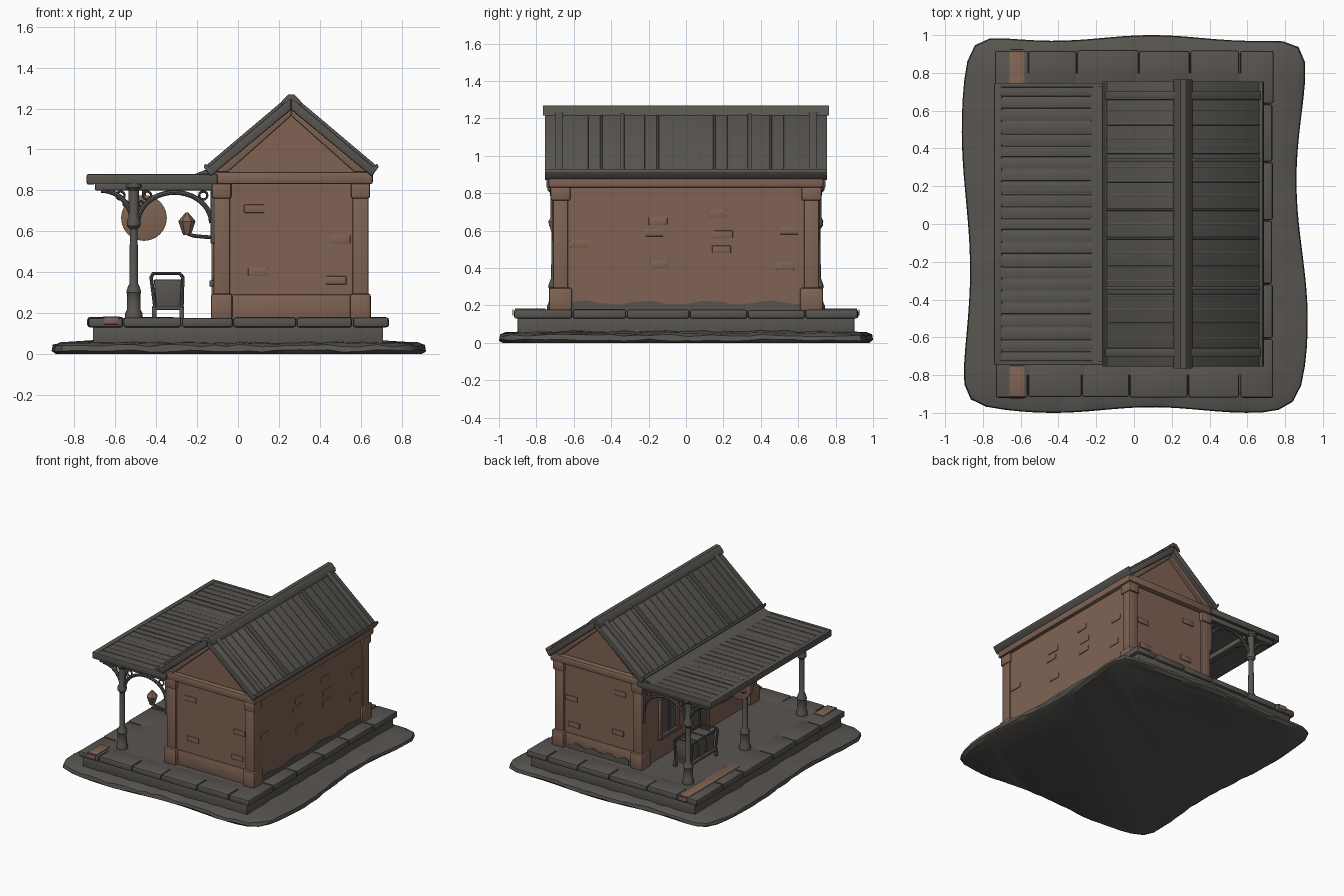
import bpy, bmesh, math, random
from mathutils import Vector

if "Cube" in bpy.data.objects:
    bpy.data.objects.remove(bpy.data.objects["Cube"])
random.seed(4)

def mat(name, c):
    m = bpy.data.materials.new(name)
    m.diffuse_color = (*c, 1)
    m.use_nodes = True
    m.node_tree.nodes["Principled BSDF"].inputs["Base Color"].default_value = m.diffuse_color
    return m
GREY = mat("slate_grey", (0.098, 0.091, 0.081))
BRICK = mat("brick_brown", (0.215, 0.125, 0.088))

def finish(name, bm, m, bevel=0):
    bmesh.ops.recalc_face_normals(bm, faces=bm.faces)
    me = bpy.data.meshes.new(name)
    bm.to_mesh(me); bm.free()
    o = bpy.data.objects.new(name, me)
    bpy.context.collection.objects.link(o)
    me.materials.append(m)
    if bevel:
        b = o.modifiers.new("bevel", 'BEVEL')
        b.width = bevel; b.segments = 2; b.limit_method = 'ANGLE'
    return o

def box(name, x0, x1, y0, y1, z0, z1, m, bevel=0.006):
    bm = bmesh.new()
    bmesh.ops.create_cube(bm, size=1)
    for v in bm.verts:
        v.co = Vector(((x0+x1)/2 + v.co.x*(x1-x0), (y0+y1)/2 + v.co.y*(y1-y0), (z0+z1)/2 + v.co.z*(z1-z0)))
    return finish(name, bm, m, bevel)

def prism(name, pts, y0, y1, m, bevel=0):
    """Extrude an xz outline along y."""
    bm = bmesh.new()
    f = bm.faces.new([bm.verts.new((x, y0, z)) for x, z in pts])
    r = bmesh.ops.extrude_face_region(bm, geom=[f])
    for v in r['geom']:
        if isinstance(v, bmesh.types.BMVert):
            v.co.y = y1
    return finish(name, bm, m, bevel)

def lathe(name, prof, x, y, m, n=16):
    bm = bmesh.new()
    rings = [[bm.verts.new((x+r*math.cos(2*math.pi*i/n), y+r*math.sin(2*math.pi*i/n), z)) for i in range(n)] for r, z in prof]
    for a, b in zip(rings, rings[1:]):
        for i in range(n):
            bm.faces.new((a[i], a[(i+1) % n], b[(i+1) % n], b[i]))
    bm.faces.new(rings[0]); bm.faces.new(rings[-1])
    return finish(name, bm, m)

def tube(name, pts, r, m, closed=False):
    cu = bpy.data.curves.new(name, 'CURVE')
    cu.dimensions = '3D'; cu.bevel_depth = r; cu.bevel_resolution = 2; cu.use_fill_caps = True
    s = cu.splines.new('POLY')
    s.points.add(len(pts)-1)
    for p, q in zip(s.points, pts):
        p.co = (*q, 1)
    s.use_cyclic_u = closed
    cu.materials.append(m)
    o = bpy.data.objects.new(name, cu)
    bpy.context.collection.objects.link(o)
    return o

# uneven ground slab with wavy outline
bm = bmesh.new()
N = 96
rings = []
for inset, z in ((0.02, 0), (0, 0.015), (0.005, 0.04), (0.035, 0.052), (0.19, 0.062)):
    ring = []
    for i in range(N):
        a = 2*math.pi*i/N
        c, s = math.cos(a), math.sin(a)
        k = (abs(c)**14 + abs(s)**14)**(-1/14)
        x, y = c*k*(0.89-inset), s*k*(0.985-inset)
        w = 1 if inset < 0.1 else 0.3
        x += w*(abs(c*k) > 0.8)*(0.022*math.sin(y*4.2+2.6) if x < 0 else -0.03*math.sin(y*4.2+0.6))*abs(c*k)**4
        y += w*0.015*math.sin(x*6+1)*abs(s*k)**6
        ring.append(bm.verts.new((x, y, z + (random.uniform(-.006, .006) if z > 0.01 else 0))))
    rings.append(ring)
for a, b in zip(rings, rings[1:]):
    for i in range(N):
        bm.faces.new((a[i], a[(i+1) % N], b[(i+1) % N], b[i]))
bm.faces.new(rings[0]); bm.faces.new(rings[-1])
finish("ground", bm, GREY)

# platform with coping stones around the edge
box("platform_base", -0.71, 0.71, -0.9, 0.9, 0.04, 0.14, GREY)
box("platform_paving", -0.62, 0.62, -0.8, 0.8, 0.13, 0.176, GREY, 0)
def row(a0, a1, n):
    cuts = [a0] + [a0+(a1-a0)*(i+random.uniform(-.1, .1))/n for i in range(1, n)] + [a1]
    return list(zip(cuts, cuts[1:]))
def jit():
    return random.uniform(-.004, .004)
for s in (-1, 1):
    for a, b in row(-0.92, 0.92, 6):
        x0, x1 = sorted((s*0.56, s*0.735))
        box("coping_stone", x0+jit(), x1+jit(), a, b-.003, 0.13, 0.178+jit()/2, GREY, 0.012)
    for a, b in row(-0.56, 0.56, 4):
        y0, y1 = sorted((s*0.74, s*0.92))
        box("coping_stone", a, b-.003, y0+jit(), y1+jit(), 0.13, 0.178+jit()/2, GREY, 0.012)
for y0, y1 in ((-0.915, -0.75), (0.28, 0.915)):
    box("edge_stripe", -0.66, -0.58, y0, y1, 0.176, 0.184, BRICK, 0.003)
    yo = -0.924 if y0 < 0 else 0.924
    box("edge_stripe_end", -0.655, -0.585, yo-.003, yo+.003, 0.145, 0.178, BRICK, 0.001)

# building walls, gables and corner pilasters
prism("walls", [(-0.11, 0.17), (0.63, 0.17), (0.63, 0.89), (0.26, 1.2), (-0.11, 0.89)], -0.695, 0.695, BRICK)
for sx in (0, 1):
    for s in (-1, 1):
        x0, x1 = ((-0.12, -0.04), (0.56, 0.638))[sx]
        y0, y1 = sorted((s*0.63, s*0.712))
        box("pilaster", x0, x1, y0, y1, 0.17, 0.85, BRICK, 0.008)
        box("pilaster_base", x0-.012, x1+.012, y0-.02, y1+.02, 0.17, 0.295, BRICK, 0.012)
        box("pilaster_cap", x0-.008, x1+.008, y0-.012, y1+.012, 0.76, 0.84, BRICK, 0.012)
for s in (-1, 1):
    y0, y1 = sorted((s*0.68, s*0.735))
    box("gable_beam", -0.125, 0.655, y0, y1, 0.83, 0.89, BRICK, 0.012)
    for k in (-1, 1):
        prism("gable_trim", [(0.26, 1.22), (0.26, 1.165), (0.26+k*0.31, 0.89), (0.26+k*0.38, 0.89)], s*0.68, s*0.722, BRICK, 0.005)
    box("gable_base_course", -0.03, 0.55, min(s*.69, s*.702), max(s*.69, s*.702), 0.17, 0.29, BRICK)
for x0, x1 in ((-0.13, -0.1), (0.62, 0.66)):
    box("side_beam", x0, x1, -0.735, 0.735, 0.83, 0.89, BRICK, 0.012)

# raised bricks
for y, z in [(-.15, .65), (-.17, .59), (-.14, .42), (.17, .69), (.2, .58), (.19, .5), (-.57, .53), (.55, .6), (.53, .41)]:
    box("wall_brick", 0.625, 0.635, y-.05, y+.05, z-.02, z+.02, BRICK, 0.003)
for x, z in [(.5, .56), (.08, .71), (.1, .4), (.48, .36)]:
    for s in (-1, 1):
        box("wall_brick", x-.05, x+.05, s*.698-.005, s*.698+.005, z-.02, z+.02, BRICK, 0.003)

# damp grey band at the foot of the walls
prof = [(-0.63, 0.175)] + [(-0.63+0.09*i, 0.215+0.012*math.sin(i*1.7)) for i in range(15)] + [(0.63, 0.175)]
o = prism("damp_band_side", prof, 0, 0.006, GREY)
o.rotation_euler.z = math.pi/2; o.location.x = 0.636
o = prism("damp_band_back", [(x*0.41+0.26, z) for x, z in prof], 0.7, 0.708, GREY)

# platform side doors and windows
def opening(name, y, w, z0, z1):
    box(name+"_pane", -0.118, -0.108, y-w, y+w, z0, z1, GREY, 0)
    for s in (-1, 1):
        box(name+"_jamb", -0.13, -0.105, y+s*w-.015, y+s*w+.015, z0, z1, BRICK, 0.004)
    box(name+"_lintel", -0.135, -0.105, y-w-.03, y+w+.03, z1, z1+.04, BRICK, 0.005)
    box(name+"_bar", -0.125, -0.105, y-.008, y+.008, z0, z1, GREY, 0)
opening("door", 0, 0.1, 0.18, 0.62)
for y in (-0.38, 0.38):
    opening("window", y, 0.1, 0.36, 0.64)
    box("window_sill", -0.14, -0.105, y-.13, y+.13, 0.33, 0.36, GREY, 0.004)

# main roof, ridge cap, seams and eaves
for k in (-1, 1):
    prism("roof_slope", [(0.26, 1.255), (0.26+k*0.415, 0.905), (0.26+k*0.395, 0.868), (0.26, 1.195)], -0.755, 0.755, GREY, 0.006)
    prism("eave_roll", [(0.26+k*0.385, 0.9), (0.26+k*0.42, 0.932), (0.26+k*0.428, 0.915), (0.26+k*0.4, 0.875)], -0.755, 0.755, GREY, 0.004)
    for i in range(-9, 10):
        y = i*0.0755
        big = i in (-9, 9)
        h, w = (0.018, 0.022) if big else (0.006, 0.006)
        prism("roof_seam", [(0.26+k*.02, 1.238+h), (0.26+k*0.41, 0.909+h), (0.26+k*0.41, 0.89), (0.26+k*.02, 1.215)], y-w, y+w, GREY, 0.003)
    for y in (-0.34, 0.34):
        prism("roof_batten", [(0.26+k*.02, 1.249), (0.26+k*0.41, 0.92), (0.26+k*0.41, 0.89), (0.26+k*.02, 1.215)], y-.01, y+.01, GREY, 0.003)
prism("ridge_cap", [(0.21, 1.215), (0.215, 1.238), (0.245, 1.268), (0.275, 1.268), (0.305, 1.238), (0.31, 1.215), (0.26, 1.245)], -0.765, 0.765, GREY)

# platform canopy
box("canopy_deck", -0.72, -0.1, -0.73, 0.73, 0.838, 0.872, GREY, 0.004)
box("canopy_front_fascia", -0.74, -0.7, -0.745, 0.745, 0.828, 0.88, GREY, 0.008)
for s in (-1, 1):
    box("canopy_end_fascia", -0.735, -0.1, s*0.735-.012, s*0.735+.012, 0.83, 0.88, GREY, 0.006)
for i in range(-11, 12):
    box("canopy_board", -0.71, -0.14, i*.064-.028, i*.064+.028, 0.865, 0.875+jit()/2, GREY, 0.004)
prism("canopy_flashing", [(-0.23, 0.872), (-0.15, 0.905), (-0.11, 0.905), (-0.11, 0.872)], -0.73, 0.73, GREY)
box("canopy_beam", -0.535, -0.485, -0.72, 0.72, 0.8, 0.84, GREY)

# posts with arched brackets
def arc(cx, cz, rx, rz, a0, a1, n=12):
    return [(cx+rx*math.cos(math.radians(a0+(a1-a0)*i/n)), cz+rz*math.sin(math.radians(a0+(a1-a0)*i/n))) for i in range(n+1)]
for y in (-0.7, 0, 0.7):
    lathe("post", [(.042, .17), (.042, .2), (.034, .215), (.032, .29), (.037, .3), (.03, .325), (.021, .345), (.019, .61),
                   (.032, .625), (.034, .65), (.024, .67), (.026, .8), (.04, .815), (.04, .835)], -0.51, y, GREY)
    tube("arch_bracket", [(x, y, z) for x, z in arc(-0.31, 0.64, 0.18, 0.15, 0, 180, 20)], 0.012, GREY)
    tube("outer_bracket", [(x, y, z) for x, z in arc(-0.67, 0.65, 0.15, 0.15, 0, 90)], 0.012, GREY)
    box("wall_bracket", -0.135, -0.11, y-.014, y+.014, 0.54, 0.83, GREY)
    box("cross_beam", -0.7, -0.11, y-.015, y+.015, 0.8, 0.84, GREY)
    for cx, cz, r in ((-0.445, .775, .02), (-0.17, .775, .02), (-0.575, .775, .02), (-0.475, .735, .012), (-0.548, .735, .012)):
        tube("bracket_ring", [(x, y, z) for x, z in arc(cx, cz, r, r, 0, 330, 11)], 0.006, GREY, True)
    for s in (-1, 1):
        if abs(y + s*0.15) < 0.72:
            tube("side_bracket", [(-0.51, y-s*(x+0.51), z) for x, z in arc(-0.68, 0.65, 0.16, 0.15, 0, 90)], 0.012, GREY)

# hanging round clock
o = lathe("clock", [(.1, -.022), (.112, -.018), (.112, .018), (.1, .022)], 0, 0, BRICK, 24)
o.rotation_euler.x = math.pi/2; o.location = (-0.46, 0, 0.665)
tube("clock_hanger", [(-0.46, 0, 0.76), (-0.46, 0, 0.84)], 0.01, GREY)

# wall lantern
tube("lantern_arm", [(-0.11, -.69, .57), (-0.16, -.7, .572), (-0.22, -.7, .578), (-0.25, -.7, .59)], 0.009, GREY)
lathe("lantern", [(.018, .582), (.022, .59), (.042, .648), (.038, .655), (.006, .692)], -0.25, -0.7, BRICK, 6)

# luggage trolley
for i in range(3):
    y = 0.27 + i*0.1
    prism("luggage_case", [(-0.4, .225), (-0.28, .225), (-0.268, .365), (-0.412, .365)], y-.044, y+.044, GREY, 0.008)
box("trolley_bed", -0.42, -0.265, 0.21, 0.53, 0.215, 0.235, GREY, 0.004)
for y in (0.215, 0.525):
    tube("trolley_rail", [(-0.405, y, .22), (-0.425, y, .375), (-0.415, y, .393), (-0.285, y, .393), (-0.27, y, .375), (-0.275, y, .22)], 0.009, GREY)
    for x in (-0.41, -0.275):
        box("trolley_leg", x-.011, x+.011, y-.012, y+.012, 0.175, 0.225, GREY, 0.003)
for x in (-0.42, -0.275):
    tube("trolley_side_rail", [(x, .215, .385), (x, .525, .385)], 0.007, GREY)

# smooth shading with crisp edges
bpy.ops.object.select_all(action='SELECT')
bpy.context.view_layer.objects.active = bpy.data.objects["ground"]
bpy.ops.object.convert(target='MESH')
bpy.ops.object.shade_smooth_by_angle(angle=math.radians(35))
